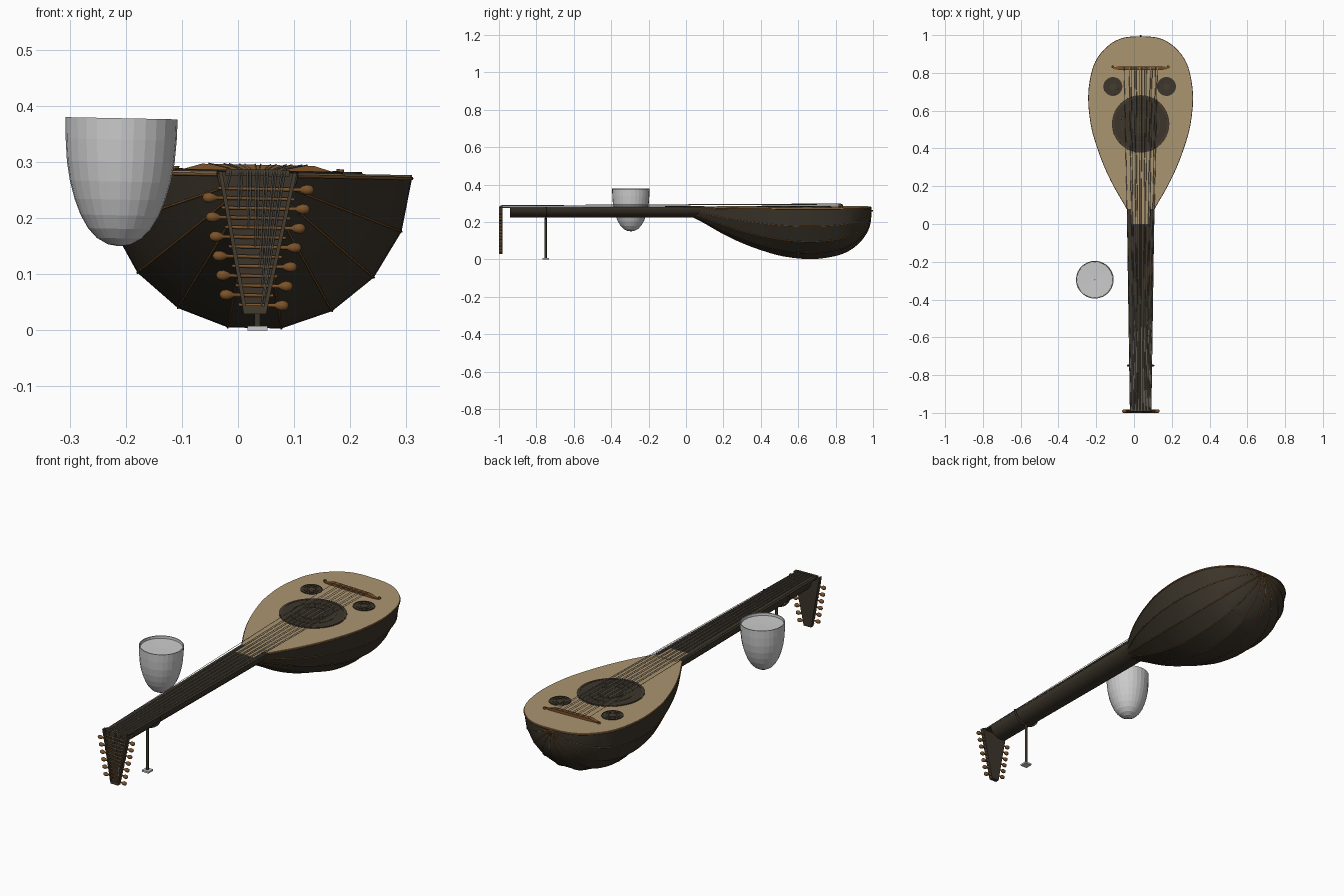
import bpy, bmesh, math
from mathutils import Matrix, Vector

if "Cube" in bpy.data.objects:
    bpy.data.objects.remove(bpy.data.objects["Cube"])

AX = 0.035        # x of the instrument's long axis
TOP = 0.275       # z of the bowl rim
ROLL = Matrix.Translation((AX, 0, TOP)) @ Matrix.Rotation(0.02, 4, 'Y')


def mat(name, rgb):
    m = bpy.data.materials.new(name)
    m.diffuse_color = (*rgb, 1)
    m.use_nodes = True
    m.node_tree.nodes["Principled BSDF"].inputs["Base Color"].default_value = m.diffuse_color
    return m


DARK = mat("dark_wood", (0.045, 0.036, 0.024))
ROSE = mat("rosette_wood", (0.06, 0.045, 0.028))
ORANGE = mat("orange_wood", (0.2, 0.085, 0.022))
PALE = mat("spruce", (0.41, 0.3, 0.165))
STRING = mat("string", (0.3, 0.28, 0.24))


def make(name, verts, faces, m=None, angle=None, roll=True):
    """Mesh object; instrument parts are local to the rim centre line."""
    me = bpy.data.meshes.new(name)
    me.from_pydata([tuple(v) for v in verts], [], faces)
    bm = bmesh.new()
    bm.from_mesh(me)
    bmesh.ops.remove_doubles(bm, verts=bm.verts, dist=1e-5)
    bmesh.ops.recalc_face_normals(bm, faces=bm.faces)
    bm.to_mesh(me)
    bm.free()
    ob = bpy.data.objects.new(name, me)
    bpy.context.collection.objects.link(ob)
    if m:
        me.materials.append(m)
    if roll:
        ob.matrix_world = ROLL
    if angle:
        bpy.ops.object.select_all(action='DESELECT')
        ob.select_set(True)
        bpy.context.view_layer.objects.active = ob
        bpy.ops.object.shade_smooth_by_angle(angle=math.radians(angle))
    return ob


def loft(name, rings, m=None, angle=None, roll=True, closed=True, caps=True):
    n = len(rings[0])
    verts = [v for r in rings for v in r]
    faces = [(i*n + j, i*n + (j+1) % n, (i+1)*n + (j+1) % n, (i+1)*n + j)
             for i in range(len(rings)-1) for j in range(n if closed else n-1)]
    if caps:
        faces += [tuple(range(n)), tuple(range(len(verts)-n, len(verts)))]
    return make(name, verts, faces, m, angle, roll)


def box(name, lo, hi, m=None, roll=True):
    ring = lambda z: [(lo[0], lo[1], z), (hi[0], lo[1], z), (hi[0], hi[1], z), (lo[0], hi[1], z)]
    return loft(name, [ring(lo[2]), ring(hi[2])], m, None, roll)


def lathe(name, prof, c, n, m=None, angle=None, roll=True, axis='Z', caps=False):
    rot = {'Z': lambda r, h, a: (r*math.cos(a), r*math.sin(a), h),
           'X': lambda r, h, a: (h, r*math.cos(a), r*math.sin(a)),
           'Y': lambda r, h, a: (r*math.cos(a), h, r*math.sin(a))}[axis]
    rings = [[Vector(c) + Vector(rot(r, h, 2*math.pi*j/n)) for j in range(n)] for r, h in prof]
    return loft(name, rings, m, angle, roll, True, caps)


def tubes(name, paths, r, m, roll=True, res=1, cyclic=False):
    cu = bpy.data.curves.new(name, 'CURVE')
    cu.dimensions = '3D'
    cu.bevel_depth, cu.bevel_resolution, cu.use_fill_caps = r, res, True
    for p in paths:
        s = cu.splines.new('POLY')
        s.points.add(len(p)-1)
        for q, v in zip(s.points, p):
            q.co = (*v, 1)
        s.use_cyclic_u = cyclic
    ob = bpy.data.objects.new(name, cu)
    bpy.context.collection.objects.link(ob)
    cu.materials.append(m)
    if roll:
        ob.matrix_world = ROLL
    return ob


def smooth(pts, k):
    """Catmull-Rom through 2D points."""
    p = [Vector(q) for q in pts]
    p = [2*p[0]-p[1]] + p + [2*p[-1]-p[-2]]
    out = []
    for i in range(1, len(p)-2):
        a, b, c, d = p[i-1:i+3]
        for j in range(k):
            t = j/k
            out.append(0.5*(2*b + (c-a)*t + (2*a-5*b+4*c-d)*t*t + (3*b-a-3*c+d)*t**3))
    return out + [p[-2]]


# bowl: nine flat ribs swept round the half outline
outline = smooth([(0.04, 0.05), (0.1, 0.082), (0.2, 0.14), (0.3, 0.188), (0.4, 0.226),
                  (0.52, 0.26), (0.67, 0.275), (0.8, 0.258), (0.88, 0.225), (0.94, 0.172),
                  (0.975, 0.115), (0.988, 0.06), (0.99, 0.0)], 3)
fan = [math.radians(20*i) for i in range(10)]
on_bowl = lambda y, r, a: (r*math.cos(a), y, -r*math.sin(a))
loft("bowl", [[on_bowl(y, r, a) for a in fan] for y, r in outline], DARK, 16, closed=False, caps=False)
tubes("rib_seams", [[on_bowl(y, r, a) for y, r in outline] for a in fan[1:-1]], 0.002, ORANGE)

# soundboard with binding
edge = [(r, y) for y, r in outline] + [(-r, y) for y, r in reversed(outline[:-1])]
loft("soundboard", [[(x, y, z) for x, y in edge] for z in (0, 0.007)], PALE, 30)
tubes("binding", [[(x, y, 0.001) for x, y in edge]], 0.003, ORANGE, cyclic=True)

# neck: half-round back under a flat fingerboard
rings = []
for y, w, d in ((-0.94, 0.058, 0.053), (0.0, 0.07, 0.054), (0.08, 0.073, 0.05)):
    rings.append([(w*math.cos(math.pi*i/12), y, 0.002 - d*math.sin(math.pi*i/12)) for i in range(13)])
loft("neck", rings, DARK, 40)
board = [(-0.057, -0.99), (0.057, -0.99), (0.073, 0.08), (-0.073, 0.08)]
loft("fingerboard", [[(x, y, z) for x, y in board] for z in (0, 0.008)], DARK)
box("soundboard_tongue", (-0.05, 0.0, 0.004), (0.05, 0.1, 0.0088), PALE)
box("nut", (-0.057, -0.992, 0.004), (0.057, -0.98, 0.012), ROSE)

# rosettes: dark disc, raised rings, centre boss
for name, x, y, R in (("main_rosette", 0, 0.53, 0.152), ("left_rosette", -0.147, 0.728, 0.05),
                      ("right_rosette", 0.137, 0.728, 0.05)):
    lathe(name, [(R, 0.005), (R, 0.009), (0.001, 0.009)], (x, y, 0), 40, DARK)
    for f in (0.97, 0.68, 0.42):
        lathe(f"{name}_ring", [(R*f, 0.008), (R*f, 0.0105), (R*f*0.94, 0.0105), (R*f*0.94, 0.008)],
              (x, y, 0), 40, ROSE)
    lathe(f"{name}_boss", [(R*0.36, 0.008), (R*0.36, 0.0098), (0.001, 0.0098)], (x, y, 0), 32, ROSE)

# bridge with curled tips
loft("bridge", [[(x, 0.825-w, 0.006), (x, 0.825+w, 0.006), (x, 0.825+w, h), (x, 0.825-w, h)]
                for x, w, h in ((-0.147, 0.003, 0.012), (-0.13, 0.008, 0.011), (-0.1, 0.01, 0.02),
                                (0.1, 0.01, 0.02), (0.13, 0.008, 0.011), (0.147, 0.003, 0.012))], ORANGE)
for s in (-1, 1):
    lathe("bridge_curl", [(0.001, -0.006), (0.007, -0.006), (0.007, 0.003), (0.001, 0.003)],
          (s*0.147, 0.832, 0.012), 12, ORANGE)

# pegbox: tapered tray hanging from the nut, open to the front
zt, zb = 0.007, -0.246
half = lambda z: 0.02 + 0.05*(z - zb)/(zt - zb)
loft("pegbox_back", [[(-half(z), -0.986, z), (half(z), -0.986, z), (half(z), -0.981, z), (-half(z), -0.981, z)]
                     for z in (zt, zb)], DARK)
for s in (-1, 1):
    loft("pegbox_side", [[(s*(half(z)-0.007), -1.0, z), (s*half(z), -1.0, z), (s*half(z), -0.984, z),
                          (s*(half(z)-0.007), -0.984, z)] for z in (zt, zb)], ROSE)
box("pegbox_tip", (-0.02, -1.0, zb), (0.02, -0.984, zb+0.015), ROSE)

# pegs alternate right and left, one string each
strings = []
for i in range(13):
    s = 1 if i % 2 == 0 else -1
    z = 0.252 - 0.01725*i - TOP
    w = half(z)
    prof = [(0.001, -w-0.006), (0.0028, -w-0.006), (0.0035, w+0.012), (0.007, w+0.016),
            (0.0098, w+0.024), (0.0085, w+0.032), (0.004, w+0.036), (0.001, w+0.037)]
    lathe("peg", [(r, s*h) for r, h in prof], (0, -0.991, z), 10, ORANGE, 40, axis='X')
    t = ((i+1)//2 - 3)/3 + (0.06 if i % 2 else -0.06)
    t = max(-1, min(1, t*0.95))
    strings.append([(t*0.088, 0.83, 0.021), (t*0.05, -0.986, 0.013), (t*0.048, -0.996, 0.006),
                    (t*(w-0.01), -0.996, z)])
tubes("strings", strings, 0.0013, STRING, res=0)

# end pin
lathe("end_pin", [(0.004, 0.985), (0.004, 0.995), (0.007, 0.997), (0.001, 1.0)], (0, 0, -0.015), 10, DARK, axis='Y')

# neck stand: square foot, post, cradle
box("stand_foot", (AX-0.018, -0.768, 0), (AX+0.018, -0.732, 0.008), None, False)
lathe("stand_post", [(0.006, 0.006), (0.006, 0.222)], (AX, -0.75, 0), 12, DARK, 40, False, caps=True)
tubes("stand_cradle", [[(AX + 0.068*math.cos(a), -0.75, 0.28 - 0.06*math.sin(a))
                        for a in (math.pi*i/16 for i in range(17))]], 0.005, DARK, False)

# cup: tapered vessel with a shallow recessed top
cup = lathe("cup", [(0.001, 0), (0.02, 0.003), (0.04, 0.014), (0.056, 0.031), (0.07, 0.055), (0.081, 0.083),
                    (0.09, 0.115), (0.096, 0.15), (0.099, 0.19), (0.1, 0.228), (0.096, 0.228),
                    (0.095, 0.216), (0.001, 0.214)], (0, 0, 0), 28, None, None, False)
cup.matrix_world = Matrix.Translation((-0.212, -0.295, 0.15)) @ Matrix.Rotation(0.02, 4, 'Y')
